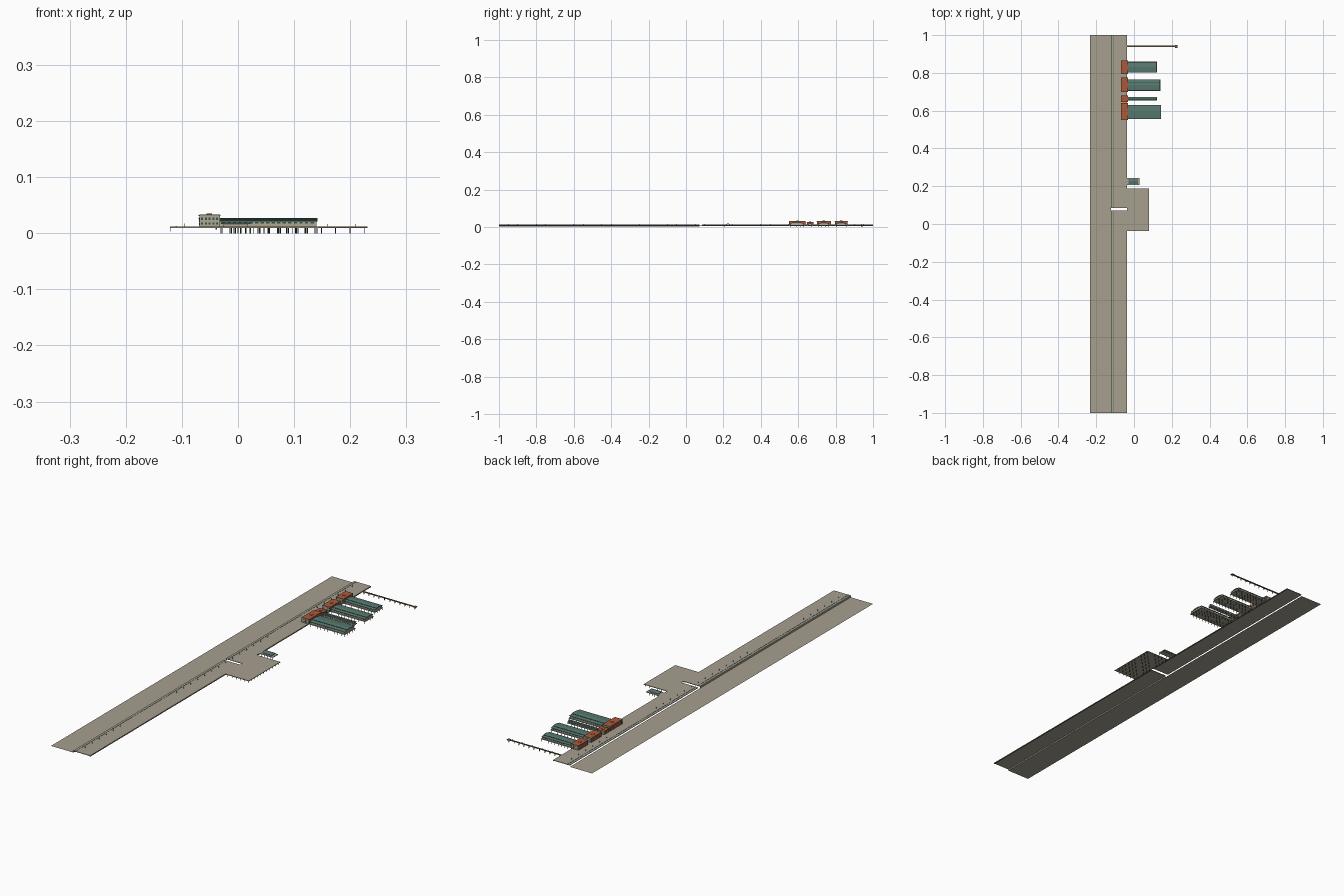
import bpy, bmesh
from mathutils import Matrix, Vector

if "Cube" in bpy.data.objects:
    bpy.data.objects.remove(bpy.data.objects["Cube"], do_unlink=True)


def material(name, *srgb):
    col = [(c / 255 / 12.92 if c < 11 else ((c / 255 + 0.055) / 1.055) ** 2.4) for c in srgb] + [1]
    m = bpy.data.materials.new(name)
    m.use_nodes = True
    m.diffuse_color = col
    m.node_tree.nodes["Principled BSDF"].inputs["Base Color"].default_value = col
    return m


STONE = material("beige stone", 166, 160, 143)
TEAL = material("teal roofing", 88, 122, 112)
BRICK = material("orange brick", 172, 88, 58)
WALL = material("pale wall", 172, 168, 146)
GLASS = material("dark teal glass", 52, 84, 80)
WOOD = material("brown timber", 116, 94, 62)
PILE = material("dark piling", 78, 70, 56)


def finish(name, bm, *mats):
    me = bpy.data.meshes.new(name)
    bm.to_mesh(me)
    bm.free()
    for m in mats:
        me.materials.append(m)
    ob = bpy.data.objects.new(name, me)
    bpy.context.collection.objects.link(ob)
    return ob


def boxes(name, mat, spans):
    """One object from boxes given as (x0, x1, y0, y1, z0, z1)."""
    bm = bmesh.new()
    for x0, x1, y0, y1, z0, z1 in spans:
        mid = Vector((x0 + x1, y0 + y1, z0 + z1)) / 2
        size = Matrix.Diagonal((x1 - x0, y1 - y0, z1 - z0, 1))
        bmesh.ops.create_cube(bm, size=1, matrix=Matrix.Translation(mid) @ size)
    return finish(name, bm, mat)


def posts(name, mat, spots, z0, z1, r):
    """Six-sided posts at the given (x, y) spots."""
    bm = bmesh.new()
    for x, y in spots:
        bmesh.ops.create_cone(bm, cap_ends=True, segments=6, radius1=r, radius2=r, depth=z1 - z0,
                              matrix=Matrix.Translation((x, y, (z0 + z1) / 2)))
    return finish(name, bm, mat)


def extrude_x(name, mat, profile, x0, x1):
    """Sweep a closed (y, z) profile along x."""
    bm = bmesh.new()
    face = bm.faces.new([bm.verts.new((x0, y, z)) for y, z in profile])
    new = bmesh.ops.extrude_face_region(bm, geom=[face])["geom"]
    bmesh.ops.translate(bm, vec=(x1 - x0, 0, 0), verts=[v for v in new if isinstance(v, bmesh.types.BMVert)])
    bmesh.ops.recalc_face_normals(bm, faces=bm.faces)
    return finish(name, bm, mat)


def steps(a, b, gap):
    n = max(1, round((b - a) / gap))
    return [a + (b - a) * i / n for i in range(n + 1)]


TOP = 0.012      # deck level
EDGE = -0.037    # waterside edge of the quay
INNER = -0.121   # landward edge of the quay

# Low road, as a single sheet
bm = bmesh.new()
bm.faces.new([bm.verts.new((x, y, 0.0035)) for x, y in
              ((-0.232, -1), (INNER, -1), (INNER, 1), (-0.232, 1))])
finish("road", bm, STONE)

# Quay in two lengths, with a slot between them
lengths = [(-1, 0.071), (0.086, 1)]
boxes("quay_deck", STONE, [(INNER, EDGE, a, b, 0.0095, TOP) for a, b in lengths])
boxes("quay_edge_beam", PILE, [(EDGE - 0.003, EDGE, a, b, 0.007, 0.0095) for a, b in lengths])
boxes("retaining_wall", STONE, [(INNER, INNER + 0.001, -1, 0.071, 0.0035, 0.0095)])
boxes("quay_kerb", TEAL, [(-0.111, -0.109, a, b, TOP, TOP + 0.0008) for a, b in lengths])
posts("lamp_posts", GLASS, [(-0.096, y) for y in steps(-0.95, 0.95, 0.05)], TOP, 0.0175, 0.0007)

# Open platform, built over the slot
boxes("platform_deck", STONE, [(EDGE, 0.08, -0.037, 0.187, 0.0095, TOP)])
posts("platform_piles", PILE, [(x, y) for x in steps(-0.028, 0.076, 0.02)
                               for y in steps(-0.032, 0.182, 0.0215)], 0, 0.0095, 0.0009)

# Small landing stage with a low shelter
boxes("landing_deck", STONE, [(EDGE, 0.03, 0.206, 0.243, 0.0095, TOP)])
boxes("landing_shelter_wall", WALL, [(-0.026, 0.018, 0.214, 0.235, TOP, 0.0165)])
extrude_x("landing_shelter_roof", TEAL, [(0.211, 0.0165), (0.238, 0.0165), (0.2245, 0.019)], -0.03, 0.022)
posts("landing_piles", PILE, [(x, y) for x in steps(-0.028, 0.028, 0.014)
                              for y in (0.208, 0.241)], 0, 0.0095, 0.0009)

# Timber jetty with a square head
boxes("jetty_walkway", WOOD, [(EDGE, 0.22, 0.936, 0.944, 0.0098, 0.0118)])
boxes("jetty_head", WOOD, [(0.218, 0.231, 0.933, 0.947, 0.0098, 0.0122)])
posts("jetty_piles", PILE, [(x, y) for x in steps(-0.03, 0.225, 0.0255) for y in (0.937, 0.943)],
      0, 0.0098, 0.0009)
posts("jetty_lamps", PILE, [(x, 0.937) for x in steps(0.01, 0.21, 0.05)], 0.0118, 0.0165, 0.0006)


def pier(tag, y0, y1, x1, head0, head1, head_top, ridge):
    """Covered pier: decking on piles, a long shed and a head house on the quay."""
    mid, half = (y0 + y1) / 2, (y1 - y0) / 2
    eave = ridge - 0.006
    boxes(tag + "_deck", STONE, [(EDGE, x1 + 0.002, y0 - 0.001, y1 + 0.001, 0.0095, TOP)])
    posts(tag + "_piles", PILE, [(x, y) for x in steps(-0.028, x1 - 0.001, 0.0165)
                                 for y in steps(y0 + 0.001, y1 - 0.001, 0.02)], 0, 0.0095, 0.0009)
    # Shed walls, bays of glass, and a stepped roof
    inset = half * 0.08
    boxes(tag + "_shed_wall", WALL, [(-0.033, x1 - 0.002, y0 + inset, y1 - inset, TOP, eave)])
    bays = steps(-0.026, x1 - 0.01, 0.01)
    boxes(tag + "_shed_windows", GLASS, [(x - 0.003, x + 0.003, y - 0.0004, y + 0.0004, eave - 0.004, eave - 0.0012)
                                         for x in bays for y in (y0 + inset, y1 - inset)])
    outline = [(1, 0), (1, 0.0012), (0.5, 0.0028), (0.5, 0.0045), (0, 0.006)]
    profile = [(mid + half * s, eave + h) for s, h in outline]
    profile += [(mid - half * s, eave + h) for s, h in outline[-2::-1]]
    extrude_x(tag + "_shed_roof", TEAL, profile, -0.034, x1)
    boxes(tag + "_clerestory", GLASS, [(-0.03, x1 - 0.004, mid + s * half * 0.5 - 0.0003, mid + s * half * 0.5 + 0.0003,
                                        eave + 0.0031, eave + 0.0043) for s in (-1, 1)])

    # Head house: brick long sides, pale ends
    hx0, hx1 = -0.069, -0.032
    house = boxes(tag + "_head_house", WALL, [(hx0, hx1, head0, head1, TOP, head_top - 0.002)])
    house.data.materials.append(BRICK)
    for p in house.data.polygons:
        p.material_index = int(abs(p.normal.x) > 0.5)
    boxes(tag + "_head_cornice", TEAL, [(hx0 - 0.001, hx1 + 0.001, head0 - 0.001, head1 + 0.001,
                                         head_top - 0.002, head_top - 0.0006)])
    boxes(tag + "_head_roof", BRICK, [(hx0, hx1, head0, head1, head_top - 0.0006, head_top),
                                      (-0.056, -0.046, (head0 + head1) / 2 - 0.006, (head0 + head1) / 2 + 0.006,
                                       head_top, head_top + 0.0015)])
    rows = [TOP + (head_top - TOP) * f for f in (0.25, 0.65)]
    panes = [(x - 0.0018, x + 0.0018, y - 0.0004, y + 0.0004, z - 0.002, z + 0.002)
             for z in rows for x in steps(hx0 + 0.005, hx1 - 0.005, 0.0065) for y in (head0, head1)]
    panes += [(hx0 - 0.0004, hx0 + 0.0004, y - 0.002, y + 0.002, z - 0.002, z + 0.002)
              for z in rows for y in steps(head0 + 0.006, head1 - 0.006, 0.01)]
    boxes(tag + "_head_windows", GLASS, panes)


pier("south_pier", 0.556, 0.630, 0.142, 0.552, 0.640, 0.0335, 0.027)
pier("narrow_pier", 0.654, 0.671, 0.120, 0.646, 0.680, 0.0275, 0.0235)
pier("middle_pier", 0.706, 0.765, 0.138, 0.700, 0.774, 0.0325, 0.026)
pier("north_pier", 0.802, 0.858, 0.120, 0.796, 0.864, 0.0325, 0.026)
